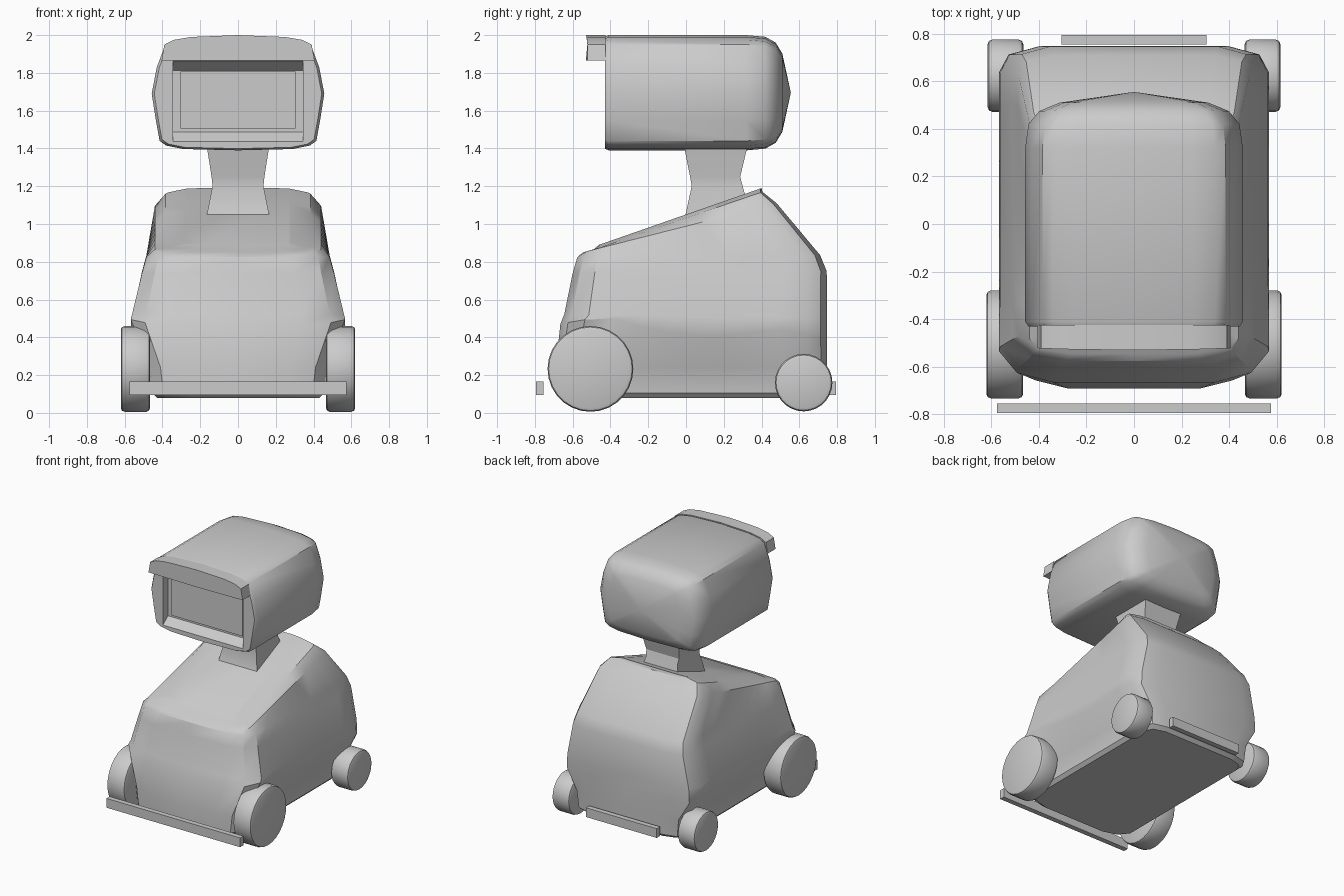
import bpy, bmesh, math
from mathutils import Vector

if "Cube" in bpy.data.objects:
    bpy.data.objects.remove(bpy.data.objects["Cube"])


def finish(name, bm, angle=None):
    bmesh.ops.recalc_face_normals(bm, faces=bm.faces)
    me = bpy.data.meshes.new(name)
    bm.to_mesh(me)
    bm.free()
    ob = bpy.data.objects.new(name, me)
    bpy.context.collection.objects.link(ob)
    if angle:
        smooth(ob, angle)
    return ob


def smooth(ob, angle):
    bpy.ops.object.select_all(action='DESELECT')
    bpy.context.view_layer.objects.active = ob
    ob.select_set(True)
    bpy.ops.object.shade_smooth_by_angle(angle=math.radians(angle))


def loft(name, rings, angle=None, apex=None):
    """Skin closed rings of equal length; cap the ends (apex = pointed end)."""
    bm = bmesh.new()
    vs = [[bm.verts.new(p) for p in r] for r in rings]
    n = len(vs[0])
    for a, b in zip(vs, vs[1:]):
        for i in range(n):
            j = (i + 1) % n
            bm.faces.new((a[i], a[j], b[j], b[i]))
    bm.faces.new(vs[0])
    if apex:
        tip = bm.verts.new(apex)
        for i in range(n):
            bm.faces.new((vs[-1][i], vs[-1][(i + 1) % n], tip))
    else:
        bm.faces.new(vs[-1])
    return finish(name, bm, angle)


def box(name, x0, x1, y0, y1, z0, z1):
    rect = [(x0, y0), (x1, y0), (x1, y1), (x0, y1)]
    return loft(name, [[(x, y, z) for x, y in rect] for z in (z0, z1)])


def mirrored(half):
    """Close a half outline whose first and last points lie on x = 0."""
    return half + [(-p[0],) + tuple(p[1:]) for p in half[-2:0:-1]]


def interp(t, table):
    for (a, p), (b, q) in zip(table, table[1:]):
        if t <= b:
            return p + (q - p) * max(0, t - a) / (b - a)
    return table[-1][1]


# Body: stacked rounded plan outlines, tilted toward the sloping top
wave = [(-.67, .47), (-.53, .495), (-.43, .51), (-.2, .445), (0, .412),
        (.15, .405), (.48, .44), (.6, .43), (.745, .38)]


def body_ring(w, yf, yb, zf, zb, k=1.0):
    plan = [(0, yf), (.6 * w, yf), (w - .075 * k, yf + .04 * k)]
    f, b = yf + .13 * k, yb - .11 * k
    plan += [(w, f + (b - f) * i / 8) for i in range(9)]
    plan += [(w - .04 * k, yb - .035 * k), (.7 * w, yb), (0, yb)]
    half = []
    for x, y in plan:
        z = interp(y, wave) if zf is None else zf + (zb - zf) * (y - yf) / (yb - yf)
        half.append((x, y, z))
    return mirrored(half)


loft("body", [
    body_ring(.43, -.66, .715, .08, .08, .8),
    body_ring(.455, -.69, .74, .105, .105, .8),
    body_ring(.47, -.69, .745, .24, .24, .8),
    body_ring(.567, -.665, .747, None, None),
    body_ring(.562, -.645, .747, .52, .50),
    body_ring(.508, -.60, .745, .74, .75, .9),
    body_ring(.485, -.575, .71, .825, .835, .8),
    body_ring(.44, -.545, .48, .85, .11 + 1.0, .5),
    body_ring(.385, -.49, .405, .865, 1.17, .3),
    body_ring(.28, -.46, .40, .89, 1.19, .2),
], 32)

# Neck: waisted post
loft("neck", [
    [(-w, f, z), (w, f, z), (w, b, z), (-w, b, z)]
    for w, f, b, z in [(.165, -.02, .36, 1.0), (.163, .0, .34, 1.06),
                       (.135, .03, .30, 1.2), (.14, .022, .287, 1.25),
                       (.165, -.01, .325, 1.41)]], 25)

# Head: cross-section swept back and closed with a bulging rear
section = [(0, 2.0), (.25, 1.99), (.34, 1.975), (.385, 1.95), (.43, 1.83),
           (.457, 1.69), (.435, 1.55), (.415, 1.44), (.38, 1.415), (.29, 1.397), (0, 1.39)]
mid = 1.695


def head_ring(y, s):
    return mirrored([(x * s, y, mid + (z - mid) * s) for x, z in section])


head = loft("head", [head_ring(y, s) for y, s in
                     [(-.43, .97), (-.41, 1), (.32, 1), (.42, .97), (.475, .87), (.51, .68)]],
            apex=(0, .555, mid))

# Screen recess cut into the head
cutter = loft("recess_cutter", [
    [(-x, y, lo), (x, y, lo), (x, y, hi), (-x, y, hi)]
    for x, y, lo, hi in [(.347, -.50, 1.37, 1.93), (.345, -.43, 1.437, 1.862), (.343, -.37, 1.487, 1.813)]])
cutter.hide_render = True
for v in cutter.data.vertices[:4]:
    v.co = (v.co.x, v.co.y, 1.437 if v.co.z < mid else 1.862)
mod = head.modifiers.new("recess", 'BOOLEAN')
mod.object = cutter
mod.solver = 'EXACT'
bpy.context.view_layer.objects.active = head
bpy.ops.object.modifier_apply(modifier=mod.name)
bpy.data.objects.remove(cutter)
smooth(head, 40)
box("screen", -.305, .305, -.382, -.36, 1.505, 1.808)

# Visor: brow following the head's top edge
brow = mirrored([(0, 2.0), (.25, 1.99), (.34, 1.975), (.39, 1.95), (.405, 1.866), (0, 1.866)])
loft("visor", [[(x, y + .05 * x * x * (y < -.5), z) for x, z in brow] for y in (-.53, -.425)], 30)


# Wheels: large in front, small behind
def wheel(name, x, y, z, r, width):
    bm = bmesh.new()
    bmesh.ops.create_cone(bm, cap_ends=True, segments=28, radius1=r, radius2=r, depth=width)
    rims = [e for e in bm.edges if any(len(f.verts) > 4 for f in e.link_faces)]
    bmesh.ops.bevel(bm, geom=rims, offset=.02, segments=2, affect='EDGES', profile=.5)
    for v in bm.verts:
        c = v.co.copy()
        v.co = Vector((c.z + x, c.x + y, c.y + z))
    finish(name, bm, 35)


for side, s in (("right", 1), ("left", -1)):
    wheel("front_wheel_" + side, s * .543, -.506, .233, .227, .155)
    wheel("rear_wheel_" + side, s * .54, .623, .16, .152, .15)

# Bumpers: floating bars front and rear
box("front_bumper", -.575, .575, -.795, -.755, .095, .167)
box("rear_bumper", -.305, .305, .755, .795, .095, .167)
